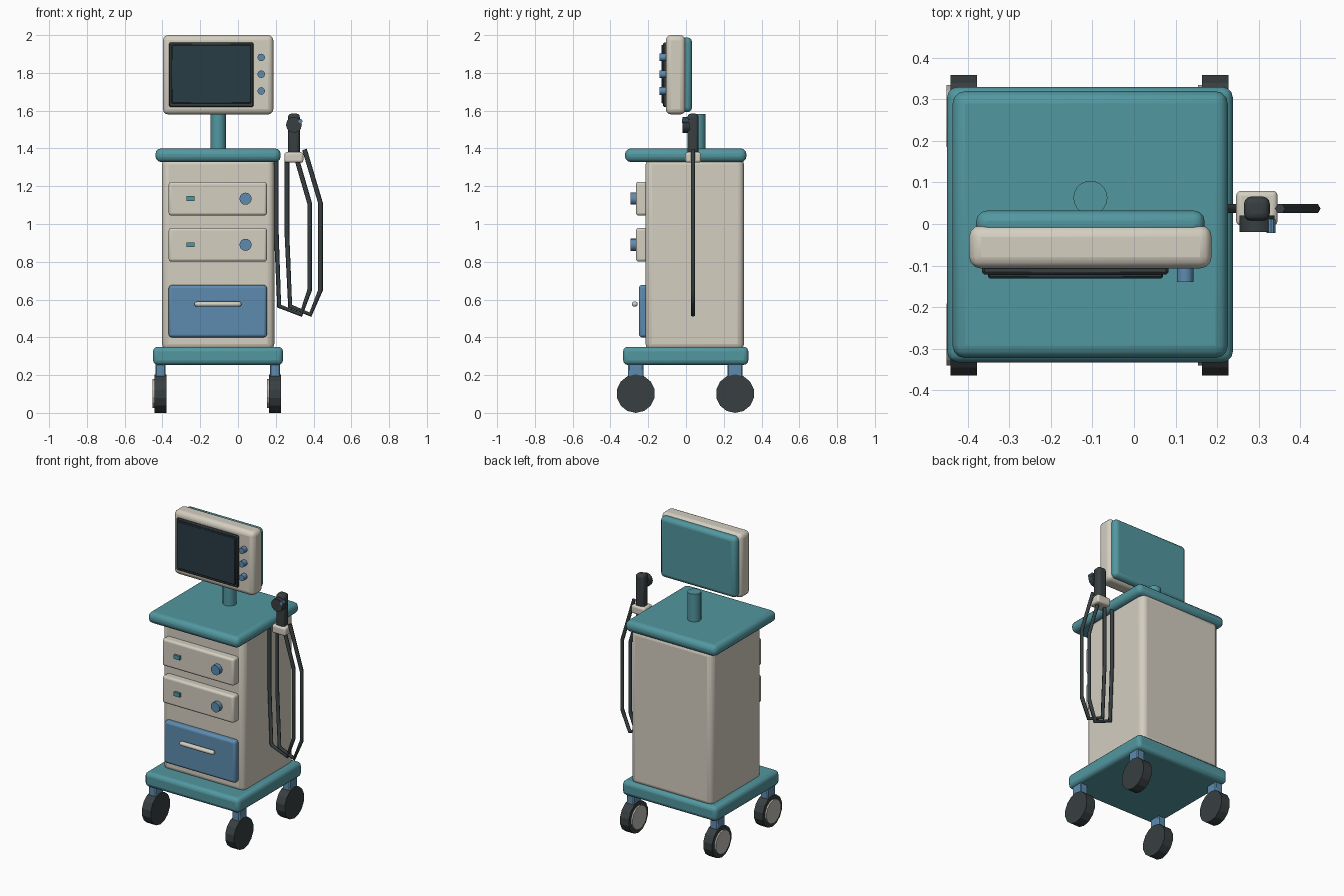
import bpy, bmesh, math
from mathutils import Matrix, Vector

if "Cube" in bpy.data.objects:
    bpy.data.objects.remove(bpy.data.objects["Cube"])

COLOURS = {
    "beige": (0.66, 0.62, 0.53, 1), "teal": (0.085, 0.31, 0.35, 1),
    "blue": (0.11, 0.26, 0.43, 1), "dark": (0.04, 0.05, 0.053, 1),
    "screen": (0.022, 0.045, 0.058, 1), "hub": (0.5, 0.48, 0.43, 1),
}
MATS = {}
for key, col in COLOURS.items():
    MATS[key] = bpy.data.materials.new(key)
    MATS[key].diffuse_color = col


def finish(name, bm, mat, bevel=0.0, segments=3):
    """Turn a bmesh into an object with a rounded-edge modifier."""
    me = bpy.data.meshes.new(name)
    bm.to_mesh(me)
    bm.free()
    ob = bpy.data.objects.new(name, me)
    bpy.context.collection.objects.link(ob)
    me.materials.append(MATS[mat])
    if bevel:
        mod = ob.modifiers.new("round", 'BEVEL')
        mod.width, mod.segments = bevel, segments
        mod.limit_method = 'ANGLE'
        mod.angle_limit = math.radians(40)
    return ob


def box(name, x, y, z, mat, bevel=0.0, segments=3):
    """Box from (min, max) ranges."""
    bm = bmesh.new()
    size = [r[1] - r[0] for r in (x, y, z)]
    mid = [(r[0] + r[1]) / 2 for r in (x, y, z)]
    bmesh.ops.create_cube(bm, size=1, matrix=Matrix.Translation(mid) @ Matrix.Diagonal((*size, 1)))
    return finish(name, bm, mat, bevel, segments)


def cyl(name, start, end, r, mat, sides=16, bevel=0.0, segments=2):
    """Cylinder between two points."""
    a, b = Vector(start), Vector(end)
    rot = (b - a).to_track_quat('Z', 'Y').to_matrix().to_4x4()
    bm = bmesh.new()
    bmesh.ops.create_cone(bm, cap_ends=True, segments=sides, radius1=r, radius2=r,
                          depth=(b - a).length, matrix=Matrix.Translation((a + b) / 2) @ rot)
    return finish(name, bm, mat, bevel, segments)


def hose(name, pts, y, r, mat):
    """Faceted tube through (x, z) points."""
    cu = bpy.data.curves.new(name, 'CURVE')
    cu.dimensions = '3D'
    cu.bevel_depth, cu.bevel_resolution, cu.use_fill_caps = r, 1, True
    sp = cu.splines.new('POLY')
    sp.points.add(len(pts) - 1)
    for p, (x, z) in zip(sp.points, pts):
        p.co = (x, y, z, 1)
    cu.materials.append(MATS[mat])
    ob = bpy.data.objects.new(name, cu)
    bpy.context.collection.objects.link(ob)


# Cabinet, base and worktop
CX = -0.105
box("cabinet", (-0.402, 0.192), (-0.214, 0.307), (0.33, 1.35), "beige", 0.035)
box("base_plate", (-0.45, 0.238), (-0.333, 0.33), (0.254, 0.35), "teal", 0.025)
box("worktop", (-0.437, 0.226), (-0.323, 0.32), (1.328, 1.4), "teal", 0.03)

# Casters: wheel, hub on the -x side, fork
for x in (CX - 0.305, CX + 0.301):
    for y in (-0.266, 0.26):
        tag = ("left" if x < CX else "right") + ("_front" if y < 0 else "_back")
        cyl("wheel_" + tag, (x - 0.032, y, 0.102), (x + 0.032, y, 0.102), 0.102, "dark", 14)
        cyl("wheel_hub_" + tag, (x - 0.042, y, 0.102), (x - 0.02, y, 0.102), 0.077, "hub", 14)
        box("caster_fork_" + tag, (x - 0.027, x + 0.027), (y - 0.04, y + 0.04),
            (0.14, 0.265), "blue", 0.006, 1)

# Two instrument modules with a knob and a button each
for n, z in enumerate((1.134, 0.89)):
    tag = ("upper", "lower")[n]
    box("module_" + tag, (-0.367, 0.153), (-0.265, -0.2), (z - 0.089, z + 0.089), "beige", 0.014)
    cyl("module_knob_" + tag, (0.04, -0.26, z), (0.04, -0.294, z), 0.032, "blue", 16)
    box("module_button_" + tag, (-0.272, -0.23), (-0.279, -0.26), (z - 0.013, z + 0.013), "teal")

# Drawer with bar handle
box("drawer", (-0.367, 0.153), (-0.249, -0.2), (0.4, 0.677), "blue", 0.016)
box("drawer_handle", (-0.23, 0.018), (-0.287, -0.256), (0.563, 0.589), "beige", 0.012)

# Monitor on a column
cyl("monitor_column", (CX, 0.063, 1.38), (CX, 0.063, 1.582), 0.041, "teal", 20)
box("monitor_case", (-0.397, 0.187), (-0.107, -0.003), (1.58, 2.0), "beige", 0.028)
box("monitor_back", (-0.38, 0.17), (-0.03, 0.032), (1.592, 1.988), "teal", 0.025)
box("screen_bezel", (-0.366, 0.083), (-0.122, -0.09), (1.62, 1.96), "dark", 0.006, 1)
box("screen", (-0.352, 0.07), (-0.131, -0.11), (1.638, 1.948), "screen", 0.004, 1)
for n, z in enumerate((1.882, 1.793, 1.704)):
    cyl(f"monitor_knob_{n + 1}", (0.123, -0.1, z), (0.123, -0.14, z), 0.02, "blue", 12)

# Handset in its side holder
HX, HY = 0.296, 0.037
box("handset_holder", (0.246, 0.346), (-0.004, 0.08), (1.325, 1.38), "beige", 0.012)
box("handset_grip", (HX - 0.031, HX + 0.031), (HY - 0.029, HY + 0.029), (1.36, 1.584), "dark", 0.017)
cyl("handset_head", (HX, 0.02, 1.525), (HX, -0.019, 1.525), 0.042, "dark", 12)
cyl("handset_button", (0.33, 0.012, 1.545), (0.33, -0.022, 1.545), 0.011, "blue", 10)

# Two hanging hoses
hose("hose_inner", [(0.203, 1.36), (0.203, 0.95), (0.218, 0.565), (0.333, 0.52),
                    (0.379, 0.65), (0.379, 1.11), (0.296, 1.395)], 0.037, 0.0125, "dark")
hose("hose_outer", [(0.259, 1.36), (0.259, 0.95), (0.276, 0.565), (0.383, 0.52),
                    (0.437, 0.65), (0.437, 1.11), (0.352, 1.395)], 0.037, 0.0125, "dark")

# Smooth rounded parts, keep edges sharp
for ob in bpy.context.collection.objects:
    if ob.type == 'MESH' and not ob.name.startswith("wheel"):
        bpy.ops.object.select_all(action='DESELECT')
        ob.select_set(True)
        bpy.context.view_layer.objects.active = ob
        bpy.ops.object.shade_smooth_by_angle(angle=math.radians(35))

for m in bpy.data.materials:
    if m.users and not m.is_grease_pencil:
        m.use_nodes = True
        m.node_tree.nodes["Principled BSDF"].inputs["Base Color"].default_value = m.diffuse_color
